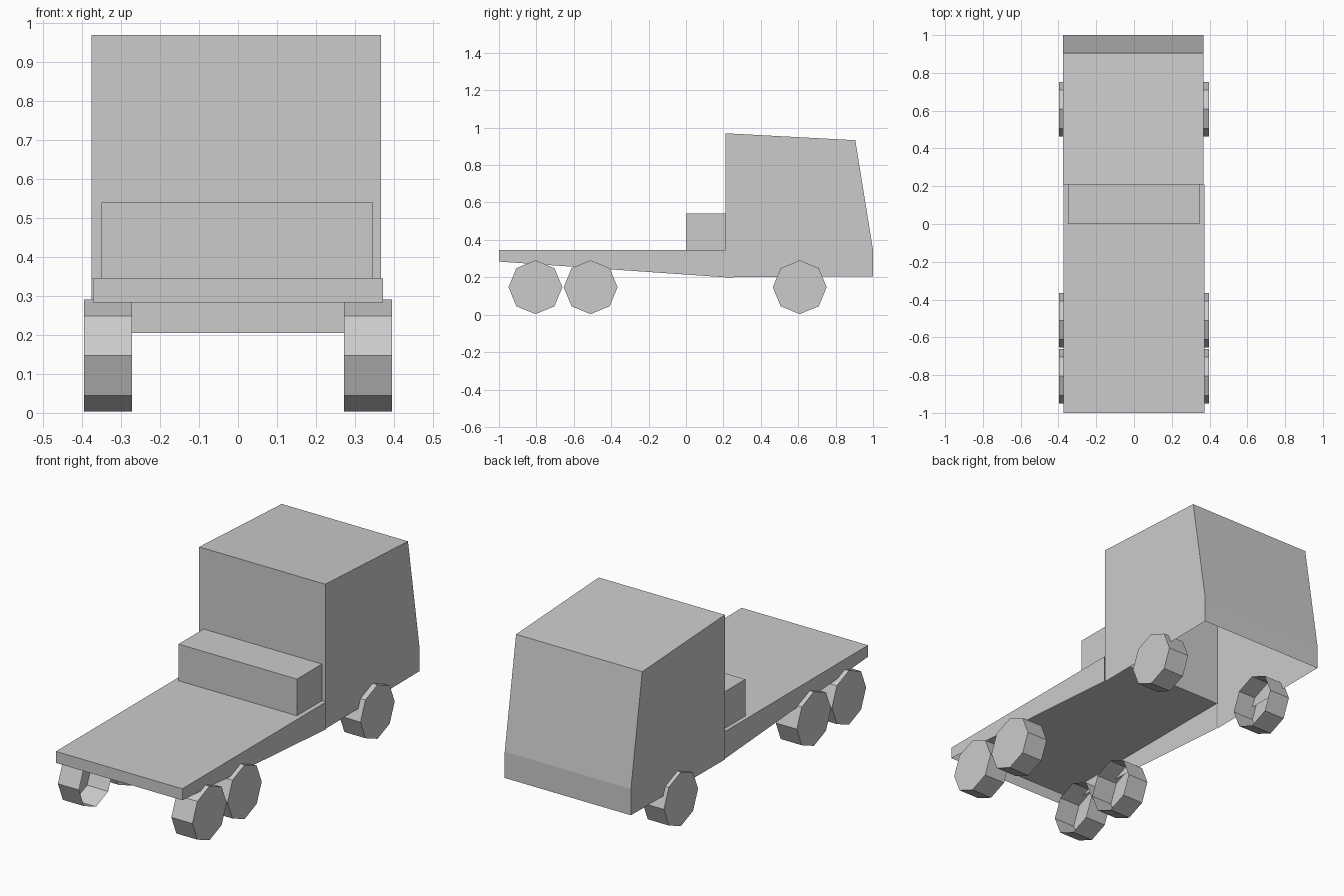
import bpy, math

if "Cube" in bpy.data.objects:
    bpy.data.objects.remove(bpy.data.objects["Cube"])


def panel_shell(name, profile, x0, x1, open_edges=(), caps=(True, True)):
    """Sweep a (y, z) outline, given clockwise seen from +x, across x."""
    n = len(profile)
    verts = [(x, y, z) for x in (x0, x1) for y, z in profile]
    faces = [(i, (i + 1) % n, n + (i + 1) % n, n + i)
             for i in range(n) if i not in open_edges]
    if caps[0]:
        faces.append(tuple(reversed(range(n))))
    if caps[1]:
        faces.append(tuple(range(n, 2 * n)))
    # profiles run clockwise, so flip everything to face outward
    faces = [f[::-1] for f in faces]
    mesh = bpy.data.meshes.new(name)
    mesh.from_pydata(verts, [], faces)
    mesh.update()
    obj = bpy.data.objects.new(name, mesh)
    bpy.context.collection.objects.link(obj)
    return obj


# Cab: slanted windscreen, hollow and open underneath
cab = [(0.21, 0.20), (0.21, 0.345), (0.21, 0.97), (0.905, 0.933),
       (1.0, 0.345), (1.0, 0.205)]
panel_shell("cab", cab, -0.376, 0.367, open_edges=(0, 5))

# Flat bed with tapering side skirts, open underneath and toward the cab
bed = [(-1.0, 0.284), (-1.0, 0.345), (0.21, 0.345), (0.21, 0.20)]
panel_shell("flat_bed", bed, -0.372, 0.372, open_edges=(2, 3))

# Low storage box behind the cab
box = [(0.0, 0.343), (0.0, 0.54), (0.215, 0.54), (0.215, 0.343)]
panel_shell("storage_box", box, -0.35, 0.347)

# Eight-sided wheels, inner side open, mirrored across the centre
R = 0.144
for name, y in (("rear_wheels", -0.805), ("middle_wheels", -0.51), ("cab_wheels", 0.608)):
    ring = [(y + R * math.sin(i * math.pi / 4), 0.147 + R * math.cos(i * math.pi / 4))
            for i in range(8)]
    wheel = panel_shell(name, ring, 0.272, 0.396, caps=(False, True))
    wheel.modifiers.new("Mirror", 'MIRROR').use_axis[0] = True
